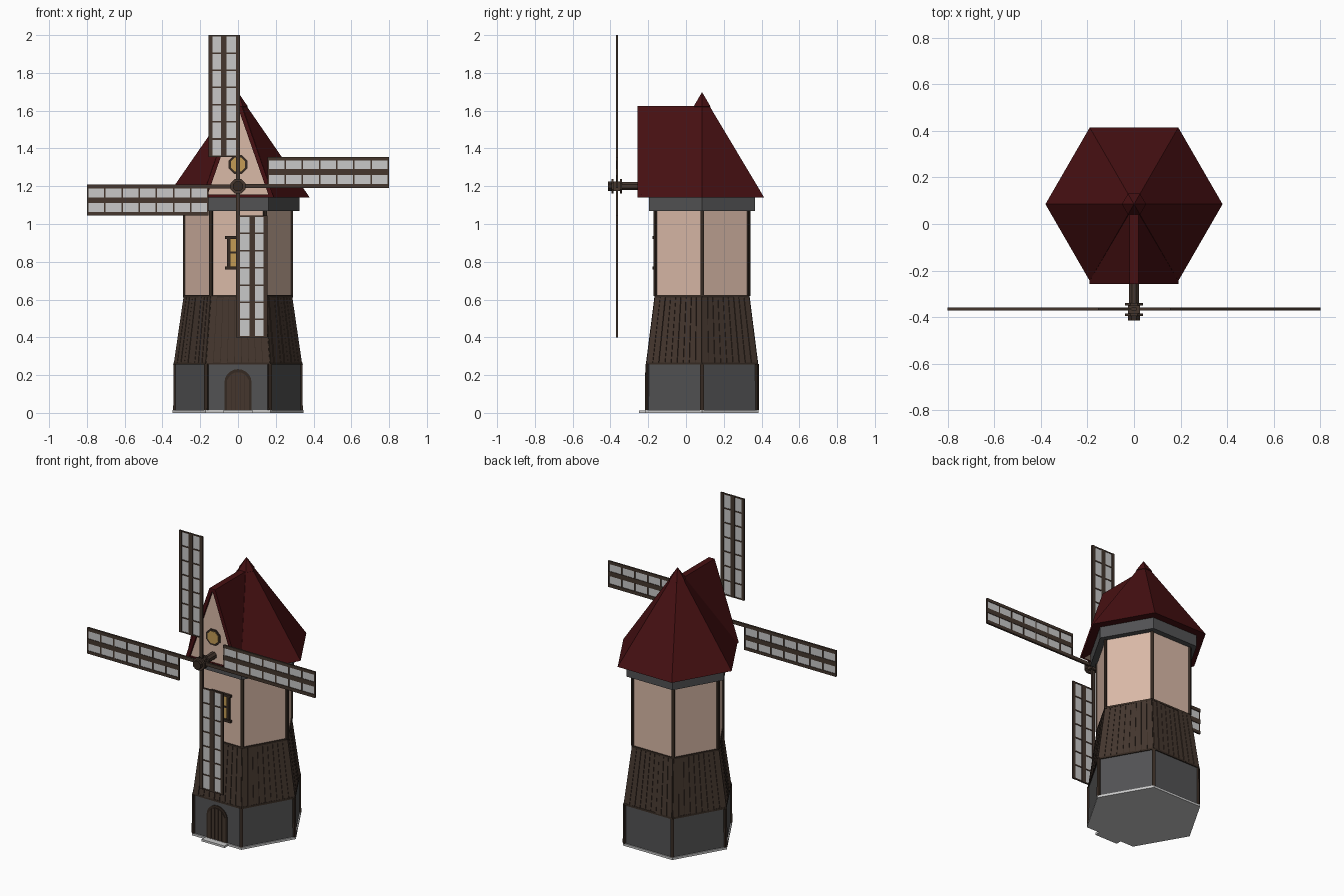
import bpy, bmesh, math, random
from mathutils import Matrix, Vector

if "Cube" in bpy.data.objects:
    bpy.data.objects.remove(bpy.data.objects["Cube"])

random.seed(4)
CY = 0.085  # tower axis in y


def mat(name, r, g, b):
    m = bpy.data.materials.new(name)
    m.diffuse_color = (r, g, b, 1)
    m.use_nodes = True
    m.node_tree.nodes["Principled BSDF"].inputs["Base Color"].default_value = m.diffuse_color
    return m


RED = mat("roof_red", 0.062, 0.005, 0.006)
PLASTER = mat("plaster", 0.70, 0.49, 0.39)
STONE = mat("dark_stone", 0.085, 0.085, 0.088)
WOOD = mat("wood", 0.058, 0.037, 0.027)
DARK = mat("dark_wood", 0.036, 0.023, 0.016)
GOLD = mat("window_gold", 0.55, 0.33, 0.09)
PALE = mat("pale_grey", 0.58, 0.58, 0.58)


def obj(name, bm, m):
    bmesh.ops.recalc_face_normals(bm, faces=bm.faces)
    me = bpy.data.meshes.new(name)
    bm.to_mesh(me)
    bm.free()
    me.materials.append(m)
    o = bpy.data.objects.new(name, me)
    bpy.context.collection.objects.link(o)
    return o


def loft(bm, rings):
    """Closed solid through rings holding equal numbers of points."""
    vs = [[bm.verts.new(p) for p in r] for r in rings]
    n = len(vs[0])
    for a, b in zip(vs, vs[1:]):
        for i in range(n):
            bm.faces.new((a[i], a[(i + 1) % n], b[(i + 1) % n], b[i]))
    bm.faces.new(vs[0])
    bm.faces.new(vs[-1])


def box(bm, x0, x1, y0, y1, z0, z1):
    loft(bm, [[(x0, y0, z), (x1, y0, z), (x1, y1, z), (x0, y1, z)] for z in (z0, z1)])


def corner(k, r, z):
    a = math.radians(60 * k)
    return Vector((r * math.cos(a), CY + r * math.sin(a), z))


def hexes(name, levels, m):
    bm = bmesh.new()
    loft(bm, [[corner(k, r, z) for k in range(6)] for r, z in levels])
    return obj(name, bm, m)


def prism(name, pts, y0, y1, m):
    bm = bmesh.new()
    loft(bm, [[(x, y, z) for x, z in pts] for y in (y0, y1)])
    return obj(name, bm, m)


def posts(name, r0, z0, r1, z1, w):
    """Square posts along the six corners."""
    bm = bmesh.new()
    for k in range(6):
        a = math.radians(60 * k)
        u = Vector((math.cos(a), math.sin(a), 0)) * w
        t = Vector((-math.sin(a), math.cos(a), 0)) * w
        loft(bm, [[c - u * 2 + t, c + u * .4 + t, c + u * .4 - t, c - u * 2 - t]
                  for c in (corner(k, r0, z0), corner(k, r1, z1))])
    obj(name, bm, DARK)


# Tower body
hexes("ground_plate", [(0.346, 0), (0.346, 0.014)], PALE)
hexes("stone_base", [(0.338, 0.014), (0.336, 0.26)], STONE)
hexes("plank_backing", [(0.336, 0.26), (0.283, 0.62)], DARK)
hexes("plaster_wall", [(0.285, 0.62), (0.285, 1.07)], PLASTER)
hexes("collar", [(0.325, 1.068), (0.325, 1.14)], STONE)
hexes("base_trim", [(0.343, 0.256), (0.342, 0.268)], DARK)
hexes("wall_trim", [(0.291, 0.612), (0.291, 0.624)], DARK)
posts("base_posts", 0.339, 0.014, 0.337, 0.26, 0.010)
posts("wall_posts", 0.287, 0.62, 0.287, 1.07, 0.009)

# Tapered plank cladding
bm = bmesh.new()
N = 9
for k in range(6):
    a = math.radians(60 * k + 30)
    out = Vector((math.cos(a), math.sin(a), 0))
    lo, lo2 = corner(k, 0.336, 0.264), corner(k + 1, 0.336, 0.264)
    hi, hi2 = corner(k, 0.284, 0.618), corner(k + 1, 0.284, 0.618)
    for i in range(N):
        d = out * random.uniform(0.003, 0.006)
        s, e = (i + 0.04) / N, (i + 0.96) / N
        rings = []
        for p, q in ((lo, lo2), (hi, hi2)):
            A, B = p.lerp(q, s), p.lerp(q, e)
            rings.append([A, B, B + d, A + d])
        loft(bm, rings)
obj("planks", bm, WOOD)

# Roof: six-sided pyramid, finial, and front gable
hexes("roof", [(0.38, 1.14), (0.004, 1.685)], RED)
hexes("roof_finial", [(0.03, 1.61), (0.052, 1.622), (0.002, 1.695)], RED)
prism("gable_roof", [(-.19, 1.14), (-.02, 1.625), (.02, 1.625), (.19, 1.14),
                     (.166, 1.14), (.004, 1.605), (-.004, 1.605), (-.166, 1.14)],
      -0.258, 0.08, RED)
prism("gable_wall", [(-.166, 1.14), (-.004, 1.605), (.004, 1.605), (.166, 1.14)],
      -0.245, 0.06, PLASTER)
bm = bmesh.new()
box(bm, -.185, .185, -.258, -.2, 1.14, 1.155)
obj("gable_sill", bm, RED)


# Round gable window
def ngon(r, z, n=8):
    return [(r * math.cos(math.tau * (i + .5) / n), z + r * math.sin(math.tau * (i + .5) / n))
            for i in range(n)]


prism("gable_window_frame", ngon(0.054, 1.315), -0.25, -0.24, DARK)
prism("gable_window_pane", ngon(0.041, 1.315), -0.253, -0.24, GOLD)

# Wall window
F = CY - 0.285 * math.cos(math.pi / 6)
bm = bmesh.new()
box(bm, -.05, .05, F - .004, F + .01, .77, .93)
obj("window_pane", bm, GOLD)
bm = bmesh.new()
for x in (-.05, .05):
    box(bm, x - .009, x + .009, F - .011, F + .01, .765, .935)
for z in (.768, .928):
    box(bm, -.07, .07, F - .015, F + .01, z - .008, z + .008)
box(bm, -.05, .05, F - .008, F, .845, .855)
box(bm, -.005, .005, F - .008, F, .77, .93)
obj("window_frame", bm, DARK)

# Arched door and step
D = CY - 0.337 * math.cos(math.pi / 6)


def arch(w, top):
    return [(-w, .014)] + [(-w * math.cos(math.pi * i / 10), top - w + w * math.sin(math.pi * i / 10))
                           for i in range(11)] + [(w, .014)]


prism("door_frame", arch(0.072, 0.232), D - .005, D + .02, DARK)
bm = bmesh.new()
for i in range(5):
    x0, x1 = -.06 + .024 * i + .0015, -.06 + .024 * (i + 1) - .0015
    h = [.155 + math.sqrt(max(0, .061 ** 2 - x * x)) for x in (x0, x1)]
    loft(bm, [[(x0, y, .016), (x1, y, .016), (x1, y, h[1]), (x0, y, h[0])]
              for y in (D - .009, D)])
obj("door_planks", bm, WOOD)
bm = bmesh.new()
box(bm, -.08, .08, -.25, -.18, 0, .013)
obj("door_step", bm, PALE)

# Sail hub and shaft
HZ, SY = 1.2, -0.365
prism("shaft", ngon(0.023, HZ), -0.40, -0.2, WOOD)
prism("hub_rear_disc", ngon(0.042, HZ), -0.350, -0.340, WOOD)
prism("hub_front_disc", ngon(0.042, HZ), -0.395, -0.383, WOOD)
prism("hub_cap", ngon(0.028, HZ), -0.414, -0.39, DARK)
bm = bmesh.new()
box(bm, -.026, .026, SY - .02, SY + .016, HZ - .026, HZ + .026)
obj("hub_block", bm, WOOD)

# Four sails, each a quarter turn on
for n in range(4):
    turn = (Matrix.Translation((0, SY, HZ)) @ Matrix.Rotation(n * math.pi / 2, 4, 'Y'))
    bm = bmesh.new()
    box(bm, -.011, .010, -.006, .006, 0, .8)
    box(bm, -.155, -.136, -.005, .005, .155, .8)
    box(bm, -.090, -.060, -.005, .005, .155, .8)
    for i in range(8):
        z = .159 + i * .637 / 7
        box(bm, -.155, 0, -.004, .004, z - .004, z + .004)
    bm.transform(turn)
    obj("sail_frame_%d" % (n + 1), bm, WOOD)
    bm = bmesh.new()
    box(bm, -.15, -.005, -.0015, .0015, .158, .797)
    bm.transform(turn)
    obj("sail_cloth_%d" % (n + 1), bm, PALE)
